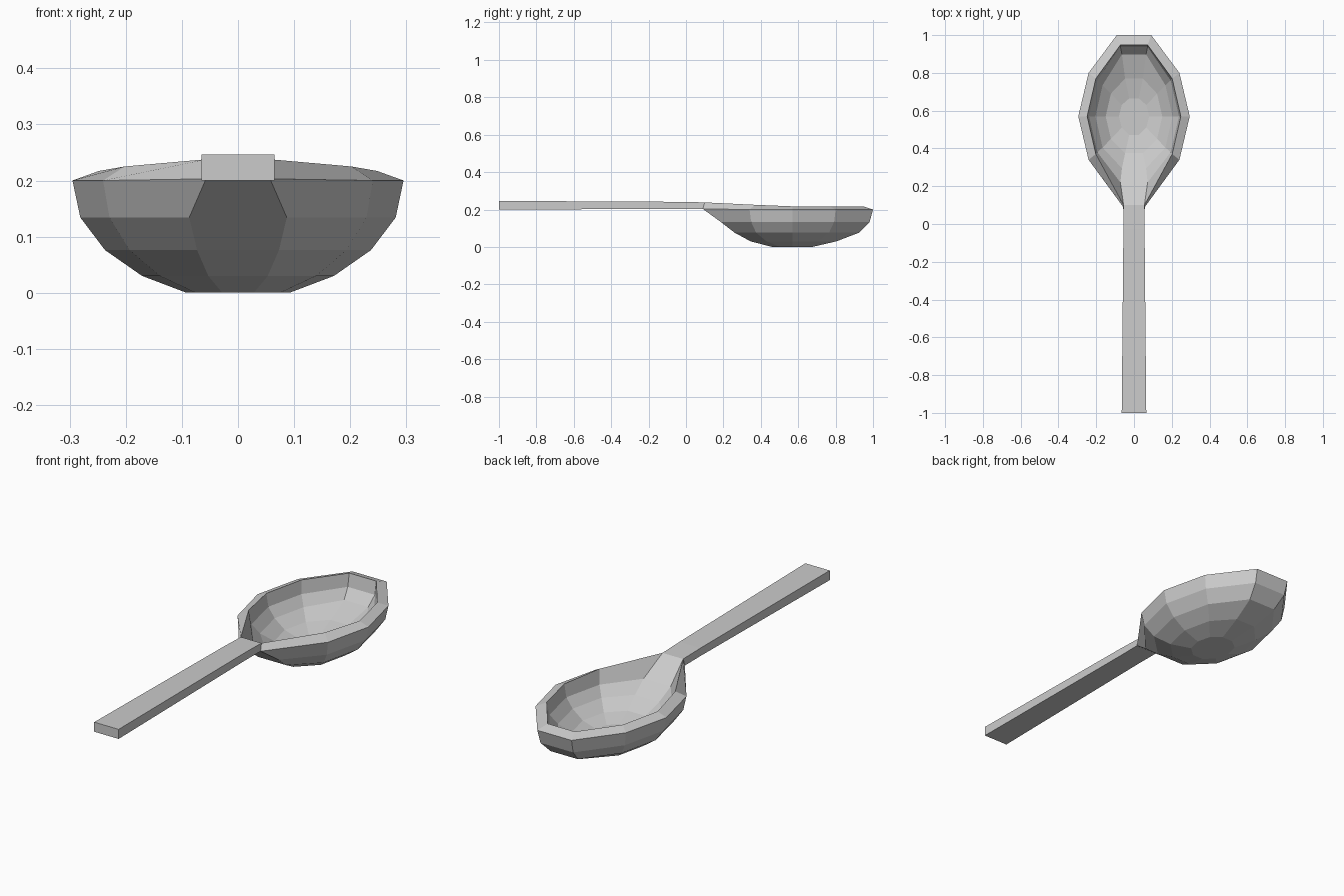
import bpy

if "Cube" in bpy.data.objects:
    bpy.data.objects.remove(bpy.data.objects["Cube"])


def make_object(name, loops, faces):
    mesh = bpy.data.meshes.new(name)
    mesh.from_pydata([v for loop in loops for v in loop], [], faces)
    mesh.update()
    obj = bpy.data.objects.new(name, mesh)
    bpy.context.collection.objects.link(obj)
    return obj


def bridge(a, b, n, skip=None):
    """Quads joining loop a to loop b, each with n points."""
    return [(a * n + i, a * n + (i + 1) % n, b * n + (i + 1) % n, b * n + i)
            for i in range(n) if i != skip]


MID = 0.57  # y of the widest part of the bowl


def ring(rx, side, back, front, back_x, front_x, z, z_side=None, z_front=None):
    """Ten-sided oval ring, counter-clockwise from the right."""
    zs = z if z_side is None else z_side
    zf = z if z_front is None else z_front
    sx = rx * 0.815
    right = [(front_x, front, zf), (sx, MID - side, zs), (rx, MID, z),
             (sx, MID + side, z), (back_x, back, z)]
    return right + [(-x, y, h) for x, y, h in reversed(right)]


# Bowl: outer rings from the base up, then inner rings from the rim down
rings = [
    ring(0.092, 0.068, 0.675, 0.460, 0.028, 0.028, 0.0),
    ring(0.171, 0.140, 0.805, 0.345, 0.053, 0.053, 0.030),
    ring(0.237, 0.195, 0.925, 0.260, 0.073, 0.073, 0.076),
    ring(0.281, 0.222, 0.982, 0.185, 0.087, 0.087, 0.134),
    ring(0.295, 0.230, 1.000, 0.090, 0.091, 0.057, 0.200, 0.200, 0.203),
    ring(0.248, 0.200, 0.948, 0.100, 0.072, 0.055, 0.217, 0.225, 0.238),
    ring(0.238, 0.190, 0.937, 0.220, 0.072, 0.072, 0.155),
    ring(0.204, 0.165, 0.898, 0.295, 0.064, 0.064, 0.109),
    ring(0.150, 0.120, 0.770, 0.375, 0.047, 0.047, 0.067),
    ring(0.080, 0.060, 0.665, 0.472, 0.025, 0.025, 0.045),
]
RIM = 4
faces = [tuple(reversed(range(10)))]
for k in range(len(rings) - 1):
    # the rim is left open at the neck, where the handle joins
    faces += bridge(k, k + 1, 10, skip=9 if k == RIM else None)
faces.append(tuple(range(90, 100)))
make_object("bowl", rings, faces)


# Handle: a rectangular section lofted from the free end to the neck
def section(y, half, low, high, y_top=None):
    yt = y if y_top is None else y_top
    return [(-half, y, low), (half, y, low), (half, yt, high), (-half, yt, high)]


sections = [
    section(-1.0, 0.065, 0.200, 0.246),
    section(-0.03, 0.056, 0.203, 0.241),
]
neck = section(0.09, 0.057, 0.203, 0.238, 0.10)
neck[2:] = [(0.055, 0.10, 0.238), (-0.055, 0.10, 0.238)]
sections.append(neck)
faces = [(0, 1, 2, 3)]
for k in range(2):
    faces += [tuple(reversed(f)) for f in bridge(k, k + 1, 4)]
# the loops run clockwise seen from behind, so flip sides to face outward
faces = [faces[0]] + [tuple(reversed(f)) for f in faces[1:]]
handle = make_object("handle", sections, faces)

# Make the handle's face directions consistent
import bmesh
bm = bmesh.new()
bm.from_mesh(handle.data)
bmesh.ops.recalc_face_normals(bm, faces=bm.faces)
bm.to_mesh(handle.data)
bm.free()
